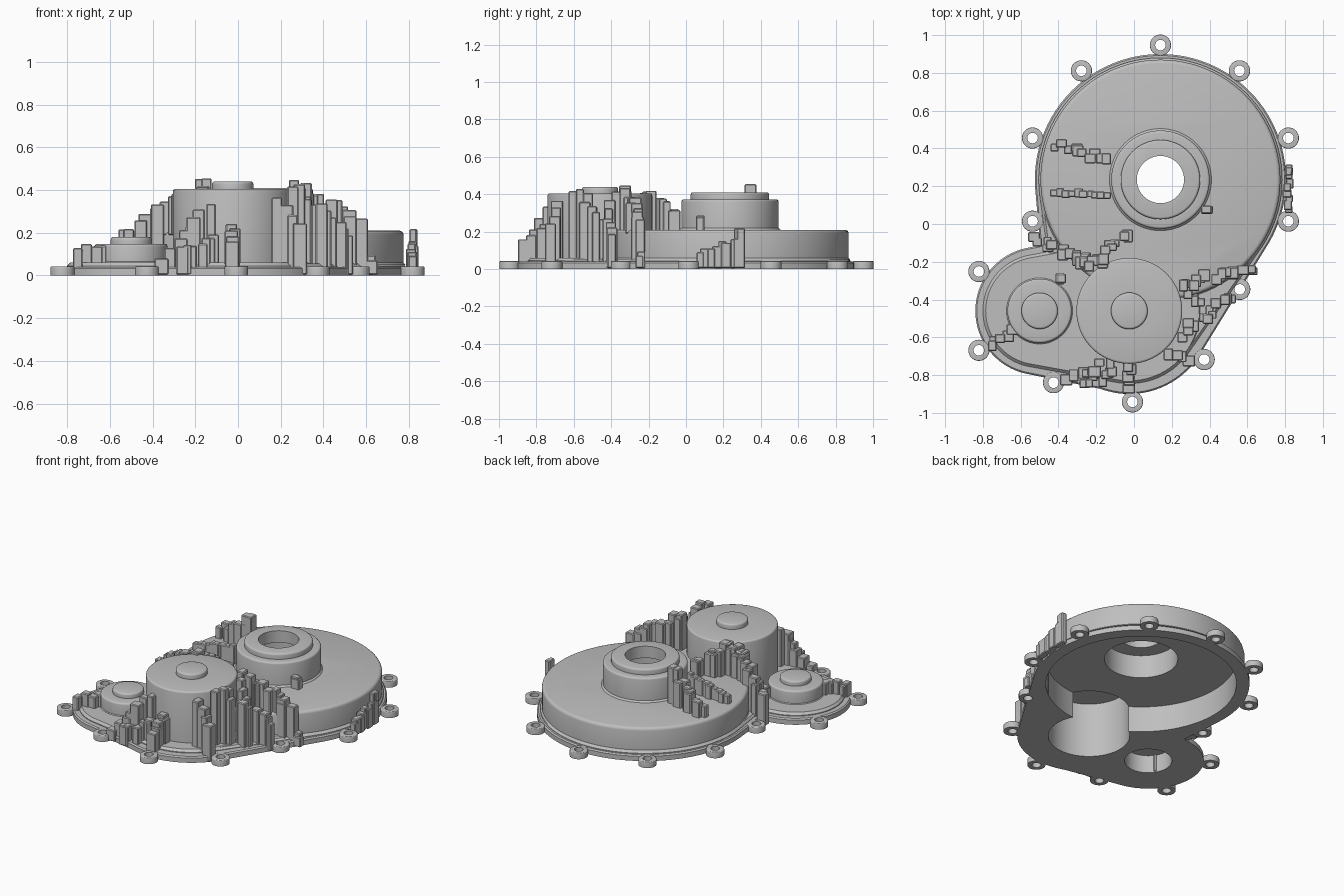
import bpy, bmesh, math, random
from mathutils import Vector, Matrix

random.seed(4)
old = bpy.data.objects.get("Cube")
if old:
    bpy.data.objects.remove(old, do_unlink=True)

metal = bpy.data.materials.new("cast_grey")
metal.use_nodes = True
grey = (0.52, 0.52, 0.52, 1)
metal.diffuse_color = grey
metal.node_tree.nodes["Principled BSDF"].inputs["Base Color"].default_value = grey

BIG, MID, SMALL = Vector((0.14, 0.235)), Vector((-0.025, -0.46)), Vector((-0.5, -0.46))
MAIN_TOP = 0.21
solids, cutters, ribs = [], [], []


def circle(bm, centre, radius, z, sides):
    """Ring of vertices."""
    turns = [i * math.tau / sides for i in range(sides)]
    return [bm.verts.new((centre.x + radius * math.cos(a), centre.y + radius * math.sin(a), z))
            for a in turns]


def finish(name, bm, group):
    """Turn the bmesh into a named metal object and file it in its group."""
    bmesh.ops.recalc_face_normals(bm, faces=bm.faces)
    mesh = bpy.data.meshes.new(name)
    bm.to_mesh(mesh)
    bm.free()
    mesh.materials.append(metal)
    ob = bpy.data.objects.new(name, mesh)
    bpy.context.collection.objects.link(ob)
    group.append(ob)


def turned(name, centre, tiers, bottom=0.0, ease=0.012, foot=0.0, group=solids, sides=96):
    """Stepped round solid from (radius, top) tiers with rounded shoulders."""
    bm = bmesh.new()
    profile = [(tiers[0][0] + foot, bottom)] if foot else []
    for radius, top in tiers:
        profile.append((radius, bottom + foot))
        for k in range(4):
            a = k / 3 * math.pi / 2
            profile.append((radius - ease * (1 - math.cos(a)), top - ease * (1 - math.sin(a))))
        bottom, foot = top, 0
    rings = [circle(bm, centre, r, z, sides) for r, z in profile]
    for low, high in zip(rings, rings[1:]):
        for i in range(sides):
            bm.faces.new((low[i - 1], low[i], high[i], high[i - 1]))
    bm.faces.new(rings[0])
    bm.faces.new(rings[-1])
    finish(name, bm, group)


def hollow(name, centre, radius, top, sides=96):
    """Plain cylinder used as a cutter."""
    bm = bmesh.new()
    depth = top + 0.1
    bmesh.ops.create_cone(bm, cap_ends=True, segments=sides, radius1=radius, radius2=radius, depth=depth,
                          matrix=Matrix.Translation((*centre, top - depth / 2)))
    finish(name, bm, cutters)


def plate(name, top, ease, *discs):
    """Plate wrapped tightly around discs, with an eased upper edge."""
    bm = bmesh.new()
    for centre, radius in discs:
        circle(bm, centre, radius, 0, 96)
        circle(bm, centre, radius, top - ease, 96)
        circle(bm, centre, radius - ease, top, 96)
    hull = bmesh.ops.convex_hull(bm, input=bm.verts)
    inner = [v for v in hull["geom_interior"] if isinstance(v, bmesh.types.BMVert)]
    bmesh.ops.delete(bm, geom=inner, context="VERTS")
    bmesh.ops.dissolve_limit(bm, angle_limit=0.01, verts=bm.verts, edges=bm.edges)
    finish(name, bm, solids)


def rib(name, start, end, width=0.05, rough=0.02):
    """Stepped, blocky rib: columns between two (x, y, top) points."""
    bm = bmesh.new()
    start, end = Vector(start), Vector(end)
    steps = max(1, round((end - start).xy.length / 0.03))
    for i in range(steps + 1):
        p = start.lerp(end, i / steps)
        p += Vector([random.uniform(-rough, rough) for _ in p])
        low = MAIN_TOP - 0.02 if (p.xy - BIG).length < 0.62 else 0.005
        top = max(p.z, low + 0.03)
        w, d = (width * random.uniform(0.8, 1.25) for _ in p.xy)
        place = Matrix.Translation((p.x, p.y, (low + top) / 2))
        made = bmesh.ops.create_cube(bm, size=1, matrix=place @ Matrix.Diagonal((w, d, top - low, 1)))
        edges = {e for v in made["verts"] for e in v.link_edges}
        bmesh.ops.bevel(bm, geom=list(edges), offset=0.005, segments=1, affect="EDGES")
    finish(name, bm, ribs)


# Flange plates and the slightly raised floors inside them
plate("main_flange", 0.04, 0.008, (BIG, 0.665), (MID, 0.44))
plate("side_flange", 0.04, 0.008, (SMALL, 0.34), (MID, 0.435))
plate("main_floor", 0.055, 0.012, (BIG, 0.645), (MID, 0.385))
plate("side_floor", 0.06, 0.015, (SMALL, 0.3), (MID, 0.385))

# Round housings
turned("main_housing", BIG, [(0.635, MAIN_TOP)], foot=0.01, bottom=0.05, ease=0.02)
turned("bearing_housing", BIG, [(0.26, 0.372), (0.21, 0.41)], bottom=MAIN_TOP - 0.005, foot=0.015)
turned("middle_housing", MID, [(0.28, 0.405), (0.097, 0.44)], bottom=0.05, foot=0.01)
turned("small_housing", SMALL, [(0.17, 0.148), (0.096, 0.18)], bottom=0.05, foot=0.015)

# Hollow interior and shaft bore
hollow("main_cavity", BIG, 0.585, 0.175)
hollow("bearing_cavity", BIG, 0.225, 0.33)
hollow("shaft_bore", BIG, 0.125, 0.6)
hollow("middle_cavity", MID, 0.25, 0.37)
hollow("small_cavity", SMALL, 0.145, 0.12)

# Bolt ears evenly around the rim, each with a through hole
spots = [(BIG, 0.712, 36 * k - 18) for k in range(7)]
spots += [(SMALL, 0.383, 147), (SMALL, 0.383, 213), (SMALL, 0.387, -79)]
spots += [(MID, 0.482, -88), (MID, 0.473, -33), (MID, 0.596, 11)]
for centre, reach, degrees in spots:
    a = math.radians(degrees)
    spot = centre + reach * Vector((math.cos(a), math.sin(a)))
    turned("bolt_ear", spot, [(0.056, 0.042)], ease=0.005, sides=32)
    hollow("bolt_hole", spot, 0.028, 0.1, sides=24)


def extent(ob):
    pts = [v.co.xy for v in ob.data.vertices]
    return [(min(p[k] for p in pts), max(p[k] for p in pts)) for k in range(2)]


# Cut every cavity and hole out of the parts it meets
for ob in solids:
    bpy.context.view_layer.objects.active = ob
    for cut in cutters:
        if all(a[0] < b[1] and b[0] < a[1] for a, b in zip(extent(ob), extent(cut))):
            mod = ob.modifiers.new("hollow", "BOOLEAN")
            mod.operation, mod.solver, mod.object = "DIFFERENCE", "EXACT", cut
            bpy.ops.object.modifier_apply(modifier=mod.name)
for cut in cutters:
    bpy.data.objects.remove(cut, do_unlink=True)

# Ribs beside the bearing housing
rib("upper_rib", (-0.41, 0.42, 0.29), (-0.17, 0.345, 0.39))
rib("upper_rib_end", (-0.18, 0.345, 0.455), (-0.145, 0.345, 0.455), rough=0.004)
rib("straight_rib", (-0.42, 0.165, 0.27), (-0.14, 0.155, 0.33), 0.04, 0.005)
rib("bearing_knob", (0.385, 0.08, 0.29), (0.39, 0.075, 0.28), rough=0.004)

# Ribs in the valley between the housings
rib("valley_rib_left", (-0.53, -0.08, 0.22), (-0.22, -0.21, 0.4))
rib("valley_rib_right", (-0.2, -0.19, 0.42), (-0.02, -0.04, 0.31))
rib("valley_rib_centre", (-0.3, -0.2, 0.36), (-0.15, -0.19, 0.4), 0.06)
rib("small_knob", (-0.39, -0.29, 0.14), (-0.395, -0.29, 0.13), rough=0.004)

# Ribs on the left front slope
rib("slope_upper_rib", (0.25, -0.33, 0.45), (0.56, -0.24, 0.27), 0.055)
rib("slope_lower_rib", (0.26, -0.58, 0.43), (0.51, -0.38, 0.2))
rib("slope_link", (0.29, -0.38, 0.4), (0.36, -0.4, 0.31))
rib("slope_foot", (0.18, -0.69, 0.36), (0.28, -0.72, 0.24), 0.055, 0.012)

# Front, side and rim ribs
rib("front_rib", (-0.34, -0.83, 0.09), (-0.14, -0.74, 0.33), 0.055)
rib("front_spur", (-0.02, -0.75, 0.25), (-0.02, -0.86, 0.15), 0.055, 0.012)
rib("front_low_rib", (-0.27, -0.84, 0.13), (-0.1, -0.8, 0.2))
rib("small_housing_rib", (-0.76, -0.635, 0.12), (-0.65, -0.57, 0.15), rough=0.012)
rib("side_rib", (0.815, 0.07, 0.1), (0.815, 0.28, 0.17), 0.045, 0.01)
rib("side_rib_end", (0.82, 0.28, 0.22), (0.82, 0.295, 0.22), 0.04, 0.003)
rib("rim_lump", (0.615, -0.24, 0.09), (0.625, -0.25, 0.07), rough=0.005)

# Smooth round surfaces while keeping the crisp edges
bpy.ops.object.select_all(action="DESELECT")
for ob in solids + ribs:
    ob.select_set(True)
bpy.context.view_layer.objects.active = solids[0]
bpy.ops.object.shade_smooth_by_angle(angle=math.radians(32))
